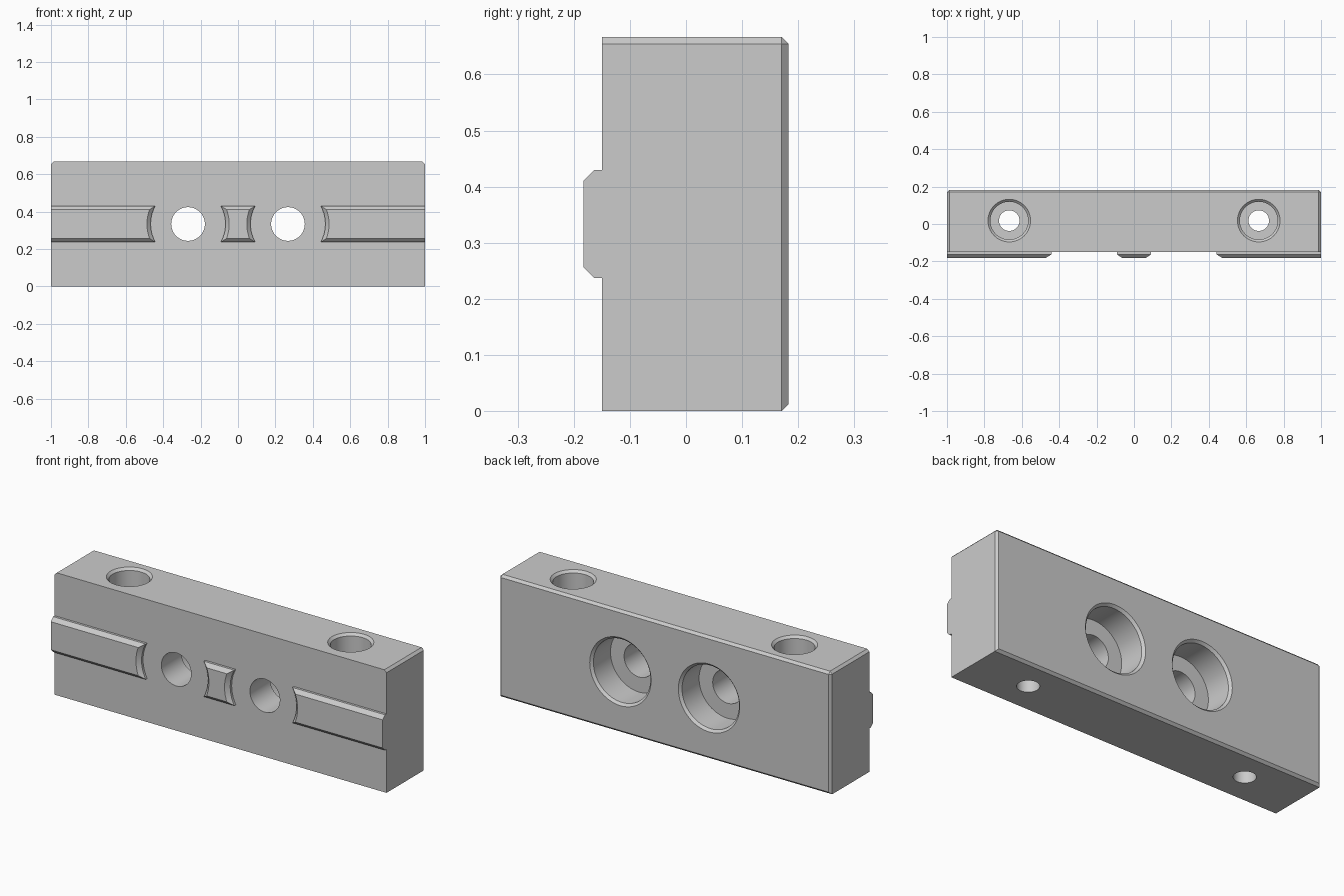
import bpy, bmesh, math
from mathutils import Matrix

if "Cube" in bpy.data.objects:
    bpy.data.objects.remove(bpy.data.objects["Cube"], do_unlink=True)

steel = bpy.data.materials.new("steel grey")
steel.use_nodes = True
GREY = (0.6, 0.6, 0.6, 1)
steel.diffuse_color = GREY
steel.node_tree.nodes["Principled BSDF"].inputs["Base Color"].default_value = GREY

HEIGHT, FRONT, BACK, RAIL_FACE = 0.667, -0.15, 0.183, -0.183
MID = HEIGHT / 2
CHAMFER = 0.013
RAIL_CHAMFER = 0.02
BOLT_X, PIN_X, PIN_Y = 0.267, 0.667, 0.018
OVER = 0.05                       # cutter overshoot


def finish(name, bm):
    bmesh.ops.recalc_face_normals(bm, faces=bm.faces)
    mesh = bpy.data.meshes.new(name)
    bm.to_mesh(mesh)
    bm.free()
    mesh.materials.append(steel)
    ob = bpy.data.objects.new(name, mesh)
    bpy.context.collection.objects.link(ob)
    return ob


def lathe(name, profile, matrix):
    """Closed solid from (radius, height) points, turned about z, then placed."""
    bm = bmesh.new()
    steps = 64
    rings = []
    for r, h in profile:
        rings.append([bm.verts.new((r * math.cos(a), r * math.sin(a), h))
                      for a in (math.tau * i / steps for i in range(steps))])
    for low, high in zip(rings, rings[1:]):
        for i in range(steps):
            j = (i + 1) % steps
            bm.faces.new((low[i], low[j], high[j], high[i]))
    bm.faces.new(rings[0])
    bm.faces.new(rings[-1])
    bm.transform(matrix)
    return finish(name, bm)


def combine(target, tool, operation):
    """Apply a boolean and discard the tool."""
    mod = target.modifiers.new("boolean", "BOOLEAN")
    mod.operation = operation
    mod.solver = "EXACT"
    mod.object = tool
    bpy.context.view_layer.objects.active = target
    bpy.ops.object.modifier_apply(modifier=mod.name)
    bpy.data.objects.remove(tool, do_unlink=True)


def counterbore(name, hole, bore, depth, length, matrix):
    """Stepped hole cutter; local z = 0 is the entry face, pointing outwards."""
    return lathe(name, [(hole, -length - OVER), (hole, -depth), (bore, -depth),
                        (bore, -CHAMFER), (bore + CHAMFER, 0),
                        (bore + CHAMFER, OVER)], matrix)


# Block with chamfered back edges and top end edges
bm = bmesh.new()
bmesh.ops.create_cube(bm, size=1)
bm.transform(Matrix.Translation((0, (FRONT + BACK) / 2, MID))
             @ Matrix.Diagonal((2, BACK - FRONT, HEIGHT, 1)))


def is_chamfered(edge):
    mid = (edge.verts[0].co + edge.verts[1].co) / 2
    return mid.y > BACK - 0.01 or (mid.z > HEIGHT - 0.01 and abs(mid.x) > 0.9)


bmesh.ops.bevel(bm, geom=[e for e in bm.edges if is_chamfered(e)], offset=CHAMFER,
                segments=1, affect="EDGES", profile=0.5)
block = finish("clamp_jaw_block", bm)

# Locating rail: chamfered strip along the front
bm = bmesh.new()
half = 0.0965
section = [(FRONT + 0.02, half), (RAIL_FACE + RAIL_CHAMFER, half),
           (RAIL_FACE, half - RAIL_CHAMFER)]
section += [(y, -z) for y, z in reversed(section)]
end = bm.faces.new([bm.verts.new((-1, y, MID + z)) for y, z in section])
moved = bmesh.ops.extrude_face_region(bm, geom=[end])["geom"]
bmesh.ops.translate(bm, vec=(2, 0, 0),
                    verts=[g for g in moved if isinstance(g, bmesh.types.BMVert)])
rail = finish("locating_rail", bm)

# Round chamfered clearances in the rail around each bolt hole
RELIEF = 0.2
for side in (-1, 1):
    place = Matrix.Translation((side * BOLT_X, RAIL_FACE, MID)) @ Matrix.Rotation(math.pi / 2, 4, "X")
    wide = RELIEF + RAIL_CHAMFER
    relief = lathe("relief_cutter", [(RELIEF, -0.1), (RELIEF, -RAIL_CHAMFER),
                                     (wide, 0), (wide, OVER)], place)
    combine(rail, relief, "DIFFERENCE")
combine(block, rail, "UNION")

# Counterbored bolt holes from the back, and smaller ones from the top
for side in (-1, 1):
    back = Matrix.Translation((side * BOLT_X, BACK, MID)) @ Matrix.Rotation(-math.pi / 2, 4, "X")
    combine(block, counterbore("bolt_cutter", 0.09, 0.172, 0.16, BACK - FRONT, back), "DIFFERENCE")
    top = Matrix.Translation((side * PIN_X, PIN_Y, HEIGHT))
    combine(block, counterbore("pin_cutter", 0.055, 0.101, 0.12, HEIGHT, top), "DIFFERENCE")

# Smooth hole walls, crisp edges
bpy.ops.object.select_all(action="DESELECT")
block.select_set(True)
bpy.context.view_layer.objects.active = block
bpy.ops.object.shade_smooth_by_angle(angle=math.radians(25))
